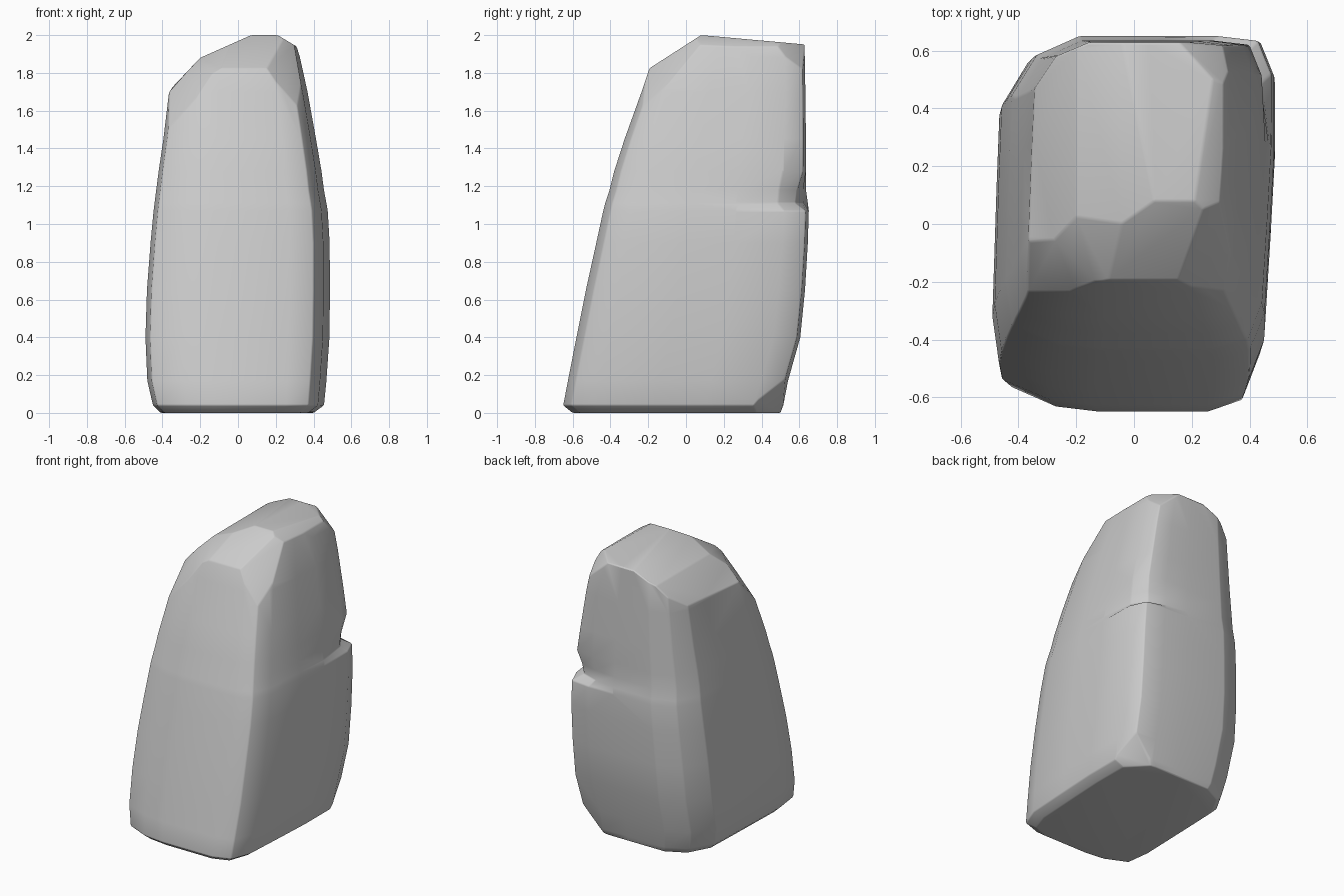
import bpy, bmesh
from mathutils import Vector

if "Cube" in bpy.data.objects:
    bpy.data.objects.remove(bpy.data.objects["Cube"])

# Horizontal cross-section of the boulder, as fractions of its width and depth
SECTION = [(0, .22), (.025, .075), (.20, .015), (.36, 0), (.78, 0), (.91, .035),
           (.965, .15), (.985, .42), (1, .65), (1, .88), (.95, .985), (.80, 1),
           (.60, 1), (.28, 1), (.12, .94), (.025, .81), (.015, .60)]
CORNER = {9: .6, 10: 1.0, 11: .5}   # back right corner points, for the crack

# Level: z, left, right, front, back, crack depth
LEVELS = [(0.00, -.41, .40, -.60, .50, 0), (0.04, -.45, .455, -.65, .515, 0),
          (0.17, -.48, .468, -.625, .54, 0), (0.40, -.49, .484, -.58, .605, 0),
          (0.65, -.482, .487, -.53, .63, 0), (0.90, -.463, .485, -.475, .645, 0),
          (1.07, -.447, .475, -.438, .65, 0), (1.11, -.442, .468, -.428, .645, .05),
          (1.18, -.433, .455, -.405, .635, .03), (1.28, -.420, .442, -.38, .635, 0),
          (1.45, -.395, .413, -.325, .635, 0), (1.70, -.365, .368, -.235, .632, 0),
          (2.10, -.32, .28, -.10, .625, 0)]

# Planes that chip the stone: point, outward normal
CHIPS = [((0, .08, 2.0), (0, .09, 1)),               # top
         ((0, -.20, 1.82), (0, -.18, .28)),          # front slope
         ((-.37, .3, 1.70), (-.18, 0, .17)),         # left slopes
         ((-.20, .3, 1.88), (-.12, 0, .27)),
         ((.21, .3, 2.0), (.06, 0, .10)),            # right slopes
         ((.31, .3, 1.94), (.19, 0, .06)),
         ((-.25, -.22, 1.65), (-.233, -.233, .217)), # front left shoulder
         ((-.15, -.14, 1.82), (-.14, -.14, .27)),
         ((.26, -.16, 1.75), (.2, -.2, .2)),         # front right shoulder
         ((.43, .43, 1.88), (.57, .57, .6)),         # back right shoulder
         ((.43, .43, .09), (.57, .57, -.55))]        # back right foot

bm = bmesh.new()
rings = []
for z, x0, x1, y0, y1, crack in LEVELS:
    ring = []
    for i, (u, v) in enumerate(SECTION):
        d = crack * CORNER.get(i, 0)
        ring.append(bm.verts.new((x0 + u * (x1 - x0) - d, y0 + v * (y1 - y0) - d, z)))
    rings.append(ring)
n = len(SECTION)
for a, b in zip(rings, rings[1:]):
    for i in range(n):
        j = (i + 1) % n
        bm.faces.new((a[i], a[j], b[j], b[i]))
bm.faces.new(rings[0][::-1])
bm.faces.new(rings[-1])

# Chip the crown and foot into sloping facets
for co, no in CHIPS:
    bmesh.ops.bisect_plane(bm, geom=bm.verts[:] + bm.edges[:] + bm.faces[:],
                           plane_co=Vector(co), plane_no=Vector(no).normalized(),
                           clear_outer=True)
    rim = [e for e in bm.edges if e.is_boundary]
    if rim:
        bmesh.ops.holes_fill(bm, edges=rim, sides=0)
bmesh.ops.remove_doubles(bm, verts=bm.verts, dist=.012)
bmesh.ops.recalc_face_normals(bm, faces=bm.faces)

mesh = bpy.data.meshes.new("boulder")
bm.to_mesh(mesh)
bm.free()
rock = bpy.data.objects.new("boulder", mesh)
bpy.context.collection.objects.link(rock)

# Worn edges and smooth shading
bevel = rock.modifiers.new("worn_edges", 'BEVEL')
bevel.width = .03
bevel.segments = 2
bevel.limit_method = 'ANGLE'
bevel.angle_limit = .4
bpy.context.view_layer.objects.active = rock
rock.select_set(True)
bpy.ops.object.shade_smooth_by_angle(angle=1.2)
